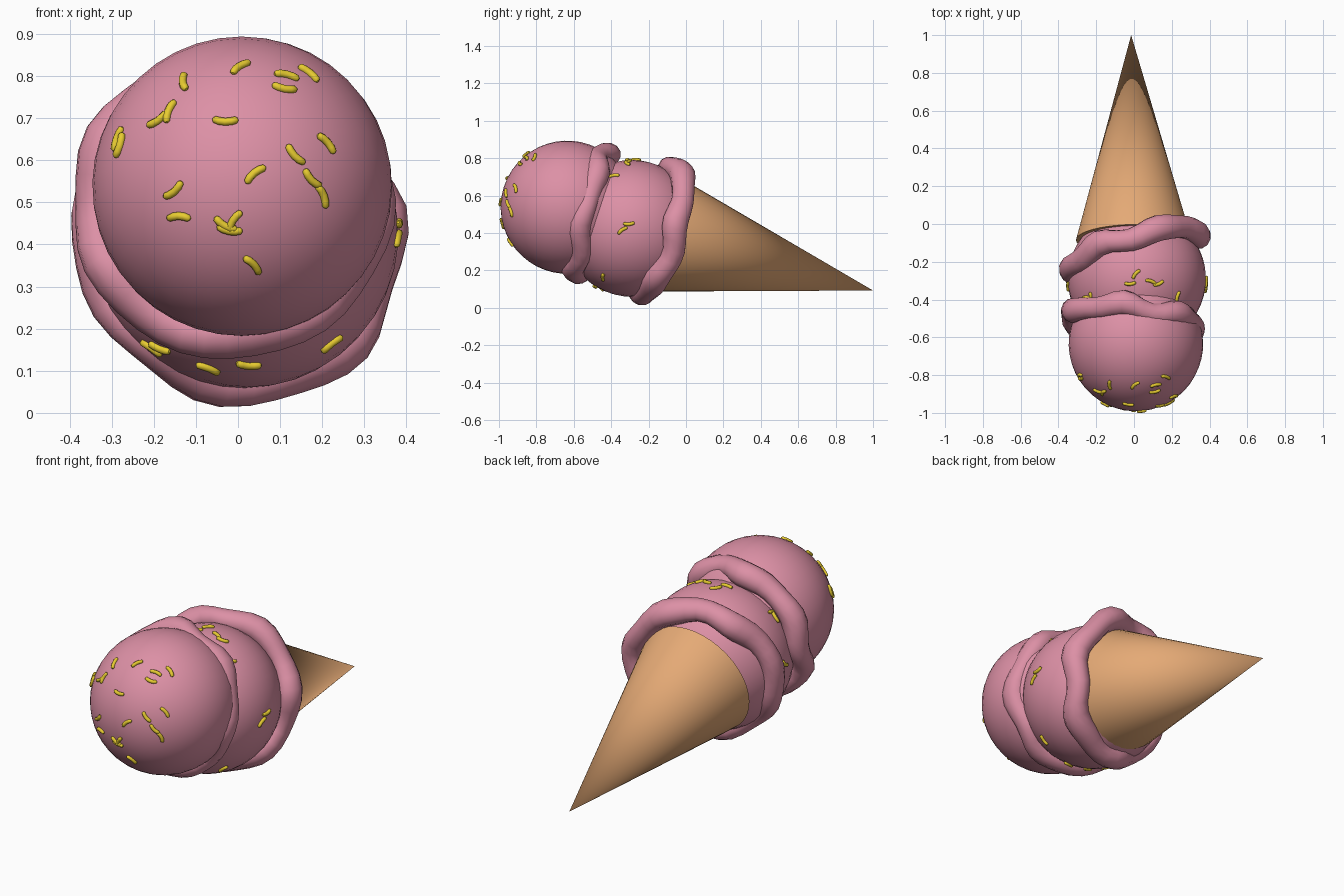
import bpy, bmesh, math
from mathutils import Vector, Matrix

if "Cube" in bpy.data.objects:
    bpy.data.objects.remove(bpy.data.objects["Cube"])


def material(name, color):
    m = bpy.data.materials.new(name)
    m.diffuse_color = (*color, 1)
    m.use_nodes = True
    m.node_tree.nodes["Principled BSDF"].inputs["Base Color"].default_value = m.diffuse_color
    return m


PINK = material("pink_ice_cream", (0.72, 0.28, 0.38))
WAFER = material("wafer", (0.78, 0.40, 0.18))
YELLOW = material("yellow_sprinkle", (0.80, 0.60, 0.03))


def finish(name, bm, mat, angle=60):
    bmesh.ops.recalc_face_normals(bm, faces=bm.faces)
    me = bpy.data.meshes.new(name)
    bm.to_mesh(me)
    bm.free()
    ob = bpy.data.objects.new(name, me)
    bpy.context.collection.objects.link(ob)
    me.materials.append(mat)
    bpy.ops.object.select_all(action='DESELECT')
    ob.select_set(True)
    bpy.context.view_layer.objects.active = ob
    bpy.ops.object.shade_smooth_by_angle(angle=math.radians(angle))
    return ob


def frame(center, axis):
    q = Vector(axis).normalized().to_track_quat('Z', 'Y')
    return Matrix.Translation(center) @ q.to_matrix().to_4x4()


# Wafer cone, lying with its tip to the back
tip = Vector((-0.015, 1.0, 0.093))
axis = Vector((0.012, -0.966, 0.259)).normalized()
length = 1.12
bm = bmesh.new()
bmesh.ops.create_cone(bm, segments=40, radius1=0.0, radius2=0.306, depth=length,
                      cap_ends=True, matrix=frame(tip + axis * length / 2, axis))
bmesh.ops.remove_doubles(bm, verts=bm.verts, dist=1e-5)
finish("cone", bm, WAFER)

# Two scoops
LOWER = (Vector((0.015, -0.29, 0.425)), 0.366)
UPPER = (Vector((0.010, -0.635, 0.538)), 0.356)
for name, (c, r), ax in (("lower_scoop", LOWER, (0.3, -1, 0.27)),
                         ("upper_scoop", UPPER, (-0.1, -1, 0.22))):
    bm = bmesh.new()
    bmesh.ops.create_uvsphere(bm, u_segments=40, v_segments=24, radius=r,
                              matrix=frame(c, ax))
    finish(name, bm, PINK)


# Wavy melted skirt around the base of each scoop
def skirt(name, center, axis, major, minor, phase, n=40, k=12):
    bm = bmesh.new()
    rings = []
    for i in range(n):
        a = math.tau * i / n
        lift = 0.014 * math.sin(5 * a + phase) + 0.008 * math.sin(8 * a + 2 * phase)
        rad = major + 0.007 * math.sin(7 * a + phase)
        tube = minor + 0.005 * math.sin(6 * a + 1.7 * phase)
        ring = []
        for j in range(k):
            b = math.tau * j / k
            r = rad + tube * math.cos(b)
            ring.append(bm.verts.new((r * math.cos(a), r * math.sin(a),
                                      lift + 1.1 * tube * math.sin(b))))
        rings.append(ring)
    for i in range(n):
        p, q = rings[i], rings[(i + 1) % n]
        for j in range(k):
            m = (j + 1) % k
            bm.faces.new((p[j], q[j], q[m], p[m]))
    bm.transform(frame(center, axis))
    finish(name, bm, PINK)


skirt("lower_skirt", (0, -0.15, 0.415), (0.3, -1, 0.27), 0.349, 0.060, 0.6)
skirt("upper_skirt", (-0.012, -0.51, 0.503), (-0.1, -1, 0.22), 0.328, 0.057, 2.0)


# Sprinkles: short bent capsules projected on a scoop along a view axis
def sprinkles(name, scoop, view, items):
    c, r = scoop
    right, up, out = (Vector(v) for v in view)
    cu = bpy.data.curves.new(name, 'CURVE')
    cu.dimensions = '3D'
    cu.bevel_depth = 0.0095
    cu.bevel_resolution = 2
    cu.use_fill_caps = True
    for n, (u, v, deg) in enumerate(items):
        du, dv = u - c.dot(right), v - c.dot(up)
        h = math.sqrt(max(r * r - du * du - dv * dv, 0))
        nrm = (right * du + up * dv + out * h).normalized()
        t = math.radians(deg)
        d = right * math.cos(t) + up * math.sin(t)
        d = (d - nrm * d.dot(nrm)).normalized()
        side = nrm.cross(d) * (1 if n % 2 else -1)
        sp = cu.splines.new('POLY')
        sp.points.add(6)
        for pt, (s, w) in zip(sp.points, ((-1, .35), (-.86, .9), (-.5, 1), (0, 1),
                                          (.5, 1), (.86, .9), (1, .35))):
            p = c + nrm * (r + 0.002) + d * s * 0.03 + side * 0.008 * (s * s - 0.4)
            pt.co = (*p, 1)
            pt.radius = w
    cu.materials.append(YELLOW)
    ob = bpy.data.objects.new(name, cu)
    bpy.context.collection.objects.link(ob)
    bpy.ops.object.select_all(action='DESELECT')
    ob.select_set(True)
    bpy.context.view_layer.objects.active = ob
    bpy.ops.object.convert(target='MESH')
    bpy.ops.object.shade_smooth_by_angle(angle=math.radians(60))


X, Y, Z = (1, 0, 0), (0, 1, 0), (0, 0, 1)
FRONT = (X, Z, (0, -1, 0))
sprinkles("upper_sprinkles", UPPER, FRONT, [
    (.005, .82, 60), (-.128, .785, -70), (.115, .80, 0), (.11, .77, 0),
    (.168, .805, -60), (-.19, .695, 20), (-.162, .715, 85), (-.03, .693, -5),
    (-.285, .65, 75), (-.28, .635, 80), (.21, .64, -40), (.135, .612, -45),
    (.04, .567, 40), (.175, .555, -40), (.20, .515, -60), (-.152, .528, 35),
    (-.14, .465, 5), (-.03, .447, -30), (-.01, .455, 60), (-.02, .435, -10),
    (.035, .352, -55)])
sprinkles("lower_front_sprinkles", LOWER, FRONT, [
    (-.205, .155, 0), (-.185, .155, 20), (-.07, .107, -45), (.025, .115, -20),
    (.222, .165, 35)])
sprinkles("lower_top_sprinkles", LOWER, (X, Y, Z), [
    (.01, -.265, 50), (-.02, -.315, 5), (.09, -.305, -20), (.13, -.315, 20),
    (-.25, -.39, 10), (-.23, -.39, 70), (.23, -.385, 80)])
sprinkles("lower_right_sprinkles", LOWER, (Y, Z, X), [
    (-.34, .415, 35), (-.305, .45, 5)])
sprinkles("lower_left_sprinkles", LOWER, (Y, Z, (-1, 0, 0)), [
    (-.33, .46, 40), (-.30, .41, 70)])
